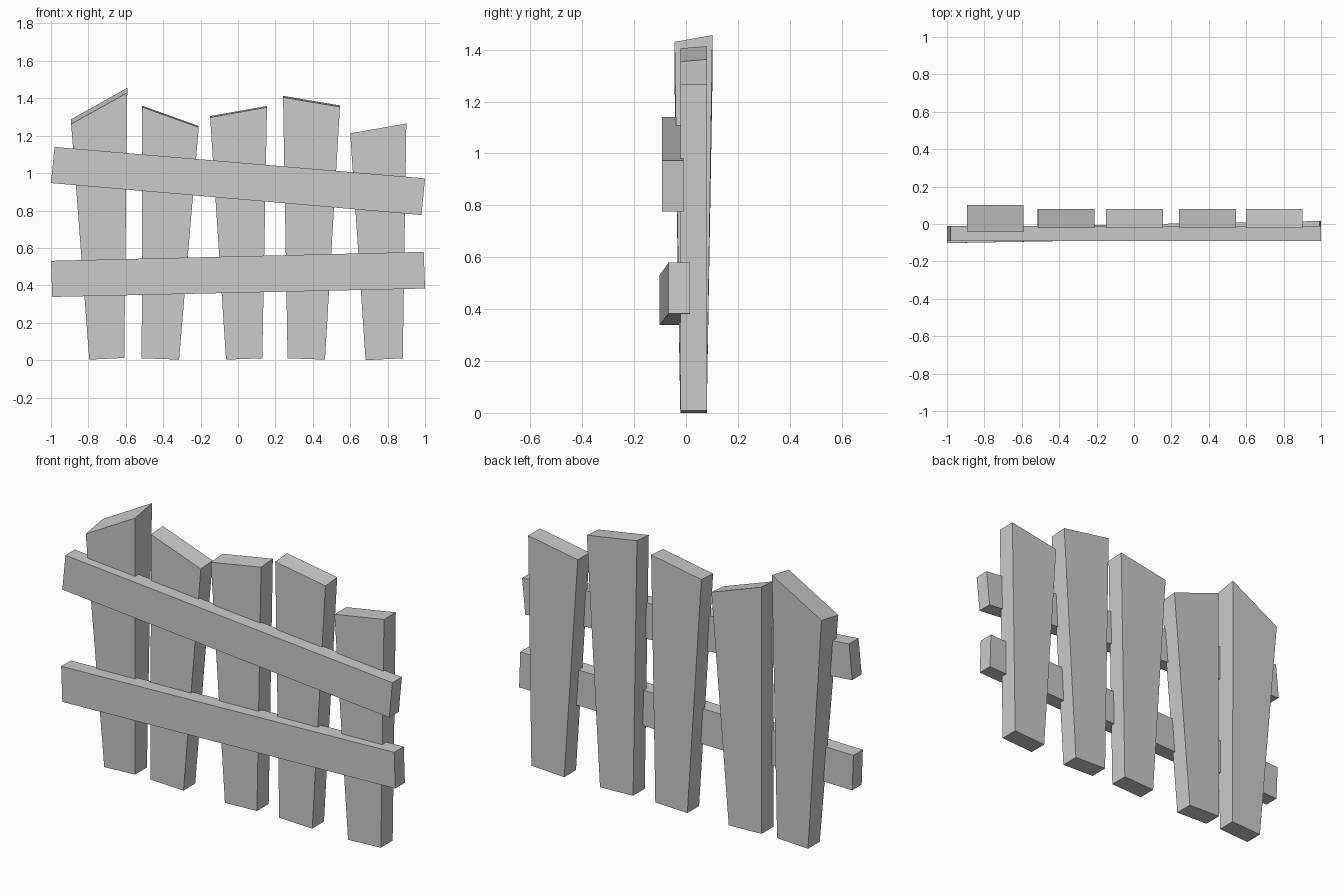
import bpy

if "Cube" in bpy.data.objects:
    bpy.data.objects.remove(bpy.data.objects["Cube"])


def board(name, front, y_left, y_right, top_y=None, back_rise=0.0):
    """Tapered plank: front outline (bottom-left, bottom-right, top-right, top-left)
    extruded between (front, back) y ranges at its left and right ends."""
    verts = []
    for side in (0, 1):
        for i, (x, z) in enumerate(front):
            span = y_left if i in (0, 3) else y_right
            if i > 1 and top_y:
                span = top_y
            rise = back_rise if side and i > 1 else 0.0
            verts.append((x, span[side], z + rise))
    faces = [(0, 1, 2, 3), (7, 6, 5, 4)]
    faces += [(i, i + 4, (i + 1) % 4 + 4, (i + 1) % 4) for i in range(4)]
    mesh = bpy.data.meshes.new(name)
    mesh.from_pydata(verts, [], faces)
    obj = bpy.data.objects.new(name, mesh)
    bpy.context.collection.objects.link(obj)
    return obj


# Pickets: front outline, top y range, rise of the back top edge
Y = (-0.022, 0.08)
pickets = [
    ([(-0.795, 0.003), (-0.608, 0.012), (-0.592, 1.43), (-0.892, 1.262)], (-0.044, 0.102), 0.026),
    ([(-0.515, 0.01), (-0.315, 0.003), (-0.21, 1.245), (-0.512, 1.353)], Y, 0.007),
    ([(-0.064, 0.003), (0.13, 0.01), (0.155, 1.352), (-0.149, 1.298)], Y, 0.007),
    ([(0.265, 0.01), (0.465, 0.003), (0.545, 1.354), (0.241, 1.405)], Y, 0.008),
    ([(0.682, 0.0), (0.881, 0.01), (0.90, 1.265), (0.60, 1.213)], Y, 0.0),
]
for n, (outline, top_y, rise) in enumerate(pickets, 1):
    board(f"picket_{n}", outline, Y, Y, top_y, rise)

# Crooked cross rails on the front
board("upper_rail", [(-1.0, 0.947), (0.981, 0.776), (1.0, 0.972), (-0.981, 1.14)],
      (-0.092, -0.01), (-0.092, -0.01))
board("lower_rail", [(-0.993, 0.338), (1.0, 0.383), (0.993, 0.579), (-1.0, 0.531)],
      (-0.102, -0.02), (-0.067, 0.016))
